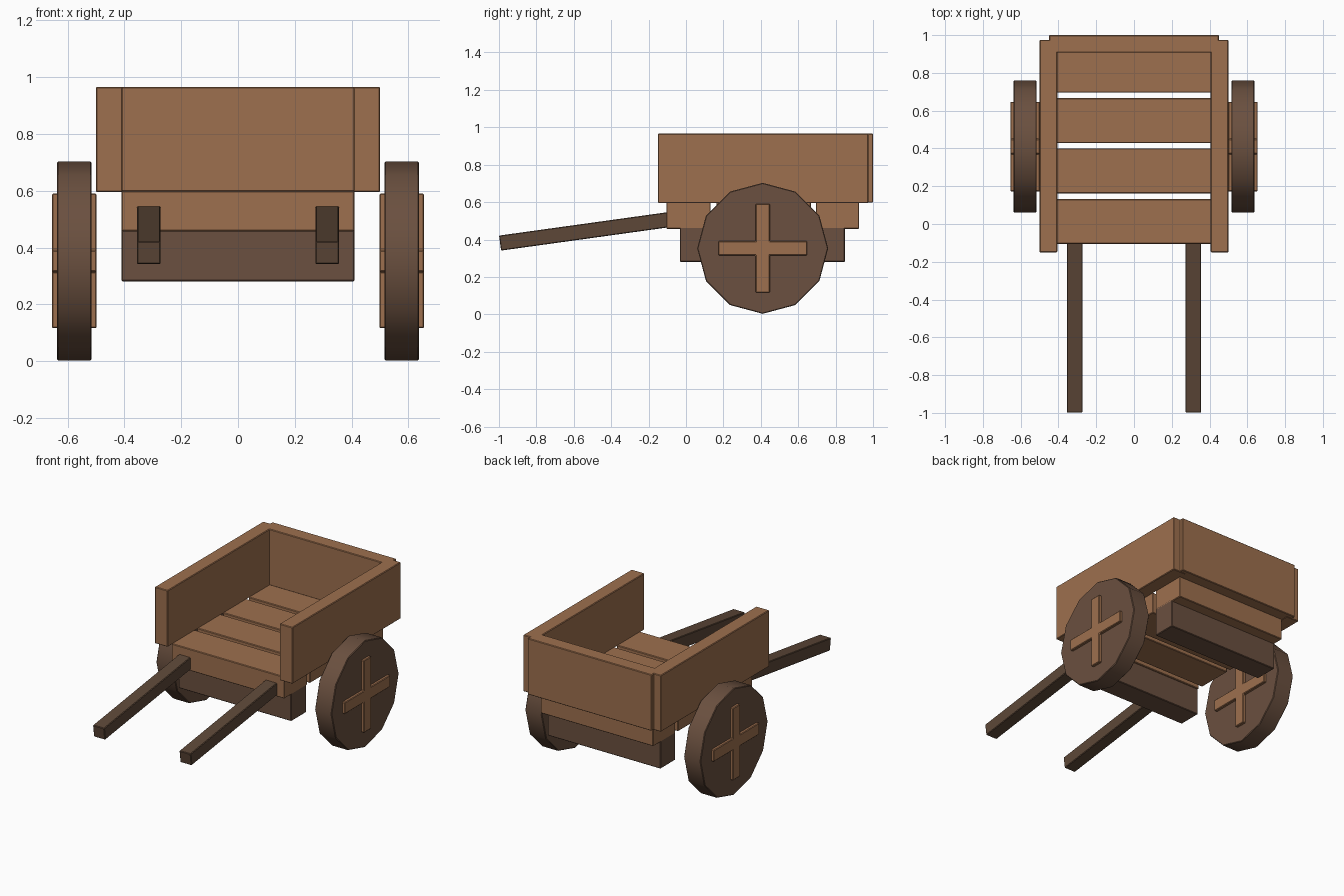
import bpy, bmesh, math
from mathutils import Matrix, Vector

if "Cube" in bpy.data.objects:
    bpy.data.objects.remove(bpy.data.objects["Cube"])


def material(name, rgb):
    m = bpy.data.materials.new(name)
    m.diffuse_color = (*rgb, 1)
    m.use_nodes = True
    m.node_tree.nodes["Principled BSDF"].inputs["Base Color"].default_value = m.diffuse_color
    return m


LIGHT = material("light_wood", (0.34, 0.162, 0.077))
DARK = material("dark_wood", (0.145, 0.08, 0.05))
POLE = material("pole_wood", (0.11, 0.064, 0.039))


def finish(name, bm, mat, bevel=0.004):
    bmesh.ops.recalc_face_normals(bm, faces=bm.faces)
    me = bpy.data.meshes.new(name)
    bm.to_mesh(me)
    bm.free()
    me.materials.append(mat)
    ob = bpy.data.objects.new(name, me)
    bpy.context.collection.objects.link(ob)
    if bevel:
        mod = ob.modifiers.new("edge_wear", 'BEVEL')
        mod.width = bevel
        mod.segments = 1
        mod.limit_method = 'ANGLE'
        mod.angle_limit = math.radians(50)
    return ob


def box(name, lo, hi, mat, tilt=0.0):
    lo, hi = Vector(lo), Vector(hi)
    bm = bmesh.new()
    size = Matrix.Diagonal((*(hi - lo), 1))
    place = Matrix.Translation((lo + hi) / 2) @ Matrix.Rotation(tilt, 4, 'X')
    bmesh.ops.create_cube(bm, size=1, matrix=place @ size)
    return finish(name, bm, mat)


def extrude_x(name, outline, x0, x1, mat):
    """Extrude a (y, z) outline from x0 to x1."""
    bm = bmesh.new()
    face = bm.faces.new([bm.verts.new((x0, y, z)) for y, z in outline])
    ext = bmesh.ops.extrude_face_region(bm, geom=[face])
    moved = [v for v in ext["geom"] if isinstance(v, bmesh.types.BMVert)]
    bmesh.ops.translate(bm, verts=moved, vec=(x1 - x0, 0, 0))
    return finish(name, bm, mat)


# Floor planks with narrow open gaps
for i, (y0, y1) in enumerate([(-0.105, 0.132), (0.162, 0.401),
                              (0.428, 0.667), (0.695, 0.925)]):
    box(f"floor_plank_{i + 1}", (-0.41, y0, 0.457), (0.41, y1, 0.6), LIGHT)

# Cross beams under the floor
box("front_beam", (-0.41, -0.033, 0.281), (0.41, 0.122, 0.475), DARK)
box("rear_beam", (-0.41, 0.695, 0.281), (0.41, 0.85, 0.475), DARK)

# Back board
box("back_board", (-0.45, 0.907, 0.597), (0.45, 1.0, 0.966), LIGHT)

# Wheel and hub cross outlines
CY, CZ, R = 0.41, 0.353, 0.35
rim = [(CY + R * math.sin(k * math.pi / 6), CZ + R * math.cos(k * math.pi / 6))
       for k in range(12)]
L, W = 0.237, 0.038
plus = [(W, W), (W, L), (-W, L), (-W, W), (-L, W), (-L, -W),
        (-W, -W), (-W, -L), (W, -L), (W, -W), (L, -W), (L, W)]
plus = [(CY + y, CZ + z) for y, z in plus]

for side, s in (("right", 1), ("left", -1)):
    # Side board
    xs = sorted((s * 0.406, s * 0.5))
    box(f"{side}_side_board", (xs[0], -0.15, 0.595), (xs[1], 0.975, 0.966), LIGHT)

    # Twelve-sided wheel with a smooth rim and a raised cross
    wheel = extrude_x(f"{side}_wheel", rim, s * 0.516, s * 0.637, DARK)
    extrude_x(f"{side}_wheel_cross", plus, s * 0.498, s * 0.655, LIGHT)
    bpy.context.view_layer.objects.active = wheel
    wheel.select_set(True)
    bpy.ops.object.shade_smooth_by_angle(angle=math.radians(35))
    wheel.select_set(False)

    # Sloping pull handle
    tilt = math.radians(7.9)
    length = 1.0
    mid = Vector((0, -0.994, 0.381)) + Vector((0, math.cos(tilt), math.sin(tilt))) * length / 2
    half = Vector((0.0415, length / 2, 0.0405))
    mid.x = s * 0.314
    box(f"{side}_handle", mid - half, mid + half, POLE, tilt)
